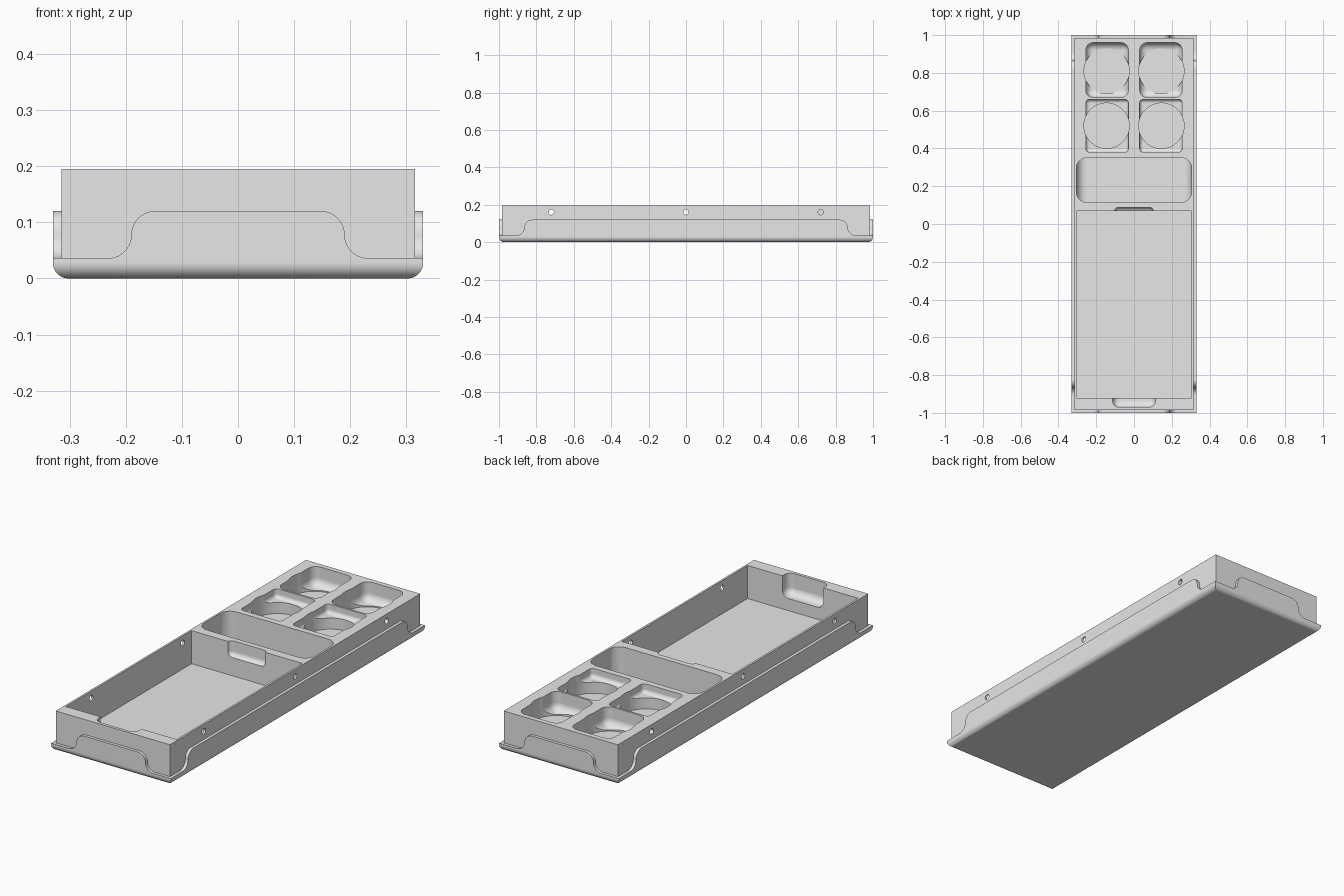
import bpy, bmesh, math
from mathutils import Matrix, Vector

cube = bpy.data.objects.get("Cube")
if cube:
    bpy.data.objects.remove(cube, do_unlink=True)

grey = bpy.data.materials.new("plain_grey")
grey.use_nodes = True
grey.diffuse_color = (0.8, 0.8, 0.8, 1)
grey.node_tree.nodes["Principled BSDF"].inputs["Base Color"].default_value = (0.8, 0.8, 0.8, 1)

TOP = 0.195      # rim height of the organiser
FLOOR = 0.03     # floor of the open compartments
ABOVE = 0.25     # cutters reach past the rim


def finish(bm, name):
    bmesh.ops.recalc_face_normals(bm, faces=bm.faces)
    mesh = bpy.data.meshes.new(name)
    bm.to_mesh(mesh)
    bm.free()
    mesh.materials.append(grey)
    obj = bpy.data.objects.new(name, mesh)
    bpy.context.collection.objects.link(obj)
    return obj


def box(name, x, y, z, radius=0, rule=None, segments=8):
    """Box from (min, max) pairs; edges passing the rule are rounded."""
    bm = bmesh.new()
    bmesh.ops.create_cube(bm, size=1)
    for v in bm.verts:
        v.co = Vector([p[0] if c < 0 else p[1] for c, p in zip(v.co, (x, y, z))])
    if radius:
        edges = [e for e in bm.edges
                 if rule((e.verts[0].co + e.verts[1].co) / 2,
                         (e.verts[1].co - e.verts[0].co).normalized())]
        bmesh.ops.bevel(bm, geom=edges, offset=radius, segments=segments,
                        profile=0.5, affect='EDGES', clamp_overlap=True)
    return finish(bm, name)


def cylinder(name, centre, radius, depth, turn=Matrix(), segments=64):
    bm = bmesh.new()
    bmesh.ops.create_cone(bm, cap_ends=True, segments=segments, radius1=radius,
                          radius2=radius, depth=depth,
                          matrix=Matrix.Translation(centre) @ turn)
    return finish(bm, name)


def boolean(obj, other, operation):
    mod = obj.modifiers.new("cut", 'BOOLEAN')
    mod.operation = operation
    mod.solver = 'EXACT'
    mod.object = other
    bpy.context.view_layer.objects.active = obj
    bpy.ops.object.modifier_apply(modifier=mod.name)
    bpy.data.objects.remove(other, do_unlink=True)


def smooth(obj):
    bpy.ops.object.select_all(action='DESELECT')
    obj.select_set(True)
    bpy.context.view_layer.objects.active = obj
    bpy.ops.object.shade_smooth_by_angle(angle=math.radians(30))
    mod = obj.modifiers.new("even_shading", 'WEIGHTED_NORMAL')
    mod.keep_sharp = True


def lip(name, half, turn, distance):
    """Raised skirt panel with S-shaped ends, standing against one side."""
    r, low, high, thick = 0.042, 0.036, 0.12, 0.02
    steps = [math.radians(a) for a in range(0, 91, 9)]
    side = [(half + r, low - 0.003)]
    side += [(half + r - r * math.sin(a), low + r - r * math.cos(a)) for a in steps]
    side += [(half - r + r * math.cos(a), high - r + r * math.sin(a)) for a in steps[1:]]
    outline = side + [(-u, v) for u, v in reversed(side)]
    bm = bmesh.new()
    face = bm.faces.new([bm.verts.new((u, -distance, v)) for u, v in outline])
    out = bmesh.ops.extrude_face_region(bm, geom=[face])
    moved = [g for g in out["geom"] if isinstance(g, bmesh.types.BMVert)]
    bmesh.ops.translate(bm, verts=moved, vec=(0, thick, 0))
    bmesh.ops.transform(bm, matrix=Matrix.Rotation(turn, 4, 'Z'), verts=bm.verts)
    smooth(finish(bm, name))


# Main block joined to the base plate with its rounded underside
body = box("organiser_body", (-0.315, 0.315), (-0.985, 0.985), (0.01, TOP))
base = box("base_plate", (-0.33, 0.33), (-1, 1), (0, 0.036), 0.028,
           lambda mid, way: mid.z < 0.001)
boolean(body, base, 'UNION')

cutters = []


def cut(*args, **kwargs):
    cutters.append(box("cutter", *args, **kwargs))


def scooped(mid, way):
    return mid.z < ABOVE - 0.01


# Large front compartment
cut((-0.305, 0.305), (-0.92, 0.07), (FLOOR, ABOVE))
# Finger notches at its two ends
cut((-0.113, 0.113), (-0.97, -0.8), (0.09, ABOVE), 0.035, scooped)
cut((-0.105, 0.105), (-0.05, 0.088), (0.12, ABOVE), 0.025, scooped)
# Cross compartment with curved ends
cut((-0.305, 0.305), (0.115, 0.35), (FLOOR, ABOVE), 0.055,
    lambda mid, way: abs(mid.x) > 0.3 and mid.z < ABOVE - 0.01)

# Four square pockets, each crossed by a round well
for side in (-1, 1):
    xs = sorted((side * 0.03, side * 0.255))
    cut(xs, (0.38, 0.66), (0.15, ABOVE), 0.02, scooped)
    cut(xs, (0.67, 0.96), (0.1, ABOVE), 0.04, scooped)
    for y in (0.52, 0.81):
        cutters.append(cylinder("cutter", (side * 0.145, y, 0.17), 0.12, 0.15))
    # Small holes in the long walls
    for y in (-0.72, 0, 0.72):
        cutters.append(cylinder("cutter", (side * 0.3, y, 0.16), 0.014, 0.05,
                                Matrix.Rotation(math.pi / 2, 4, 'Y'), 24))

for cutter in cutters:
    boolean(body, cutter, 'DIFFERENCE')
smooth(body)

# Raised skirt panels on all four sides
lip("front_lip", 0.19, 0, 1)
lip("left_lip", 0.865, math.pi / 2, 0.33)
lip("back_lip", 0.19, math.pi, 1)
lip("right_lip", 0.865, -math.pi / 2, 0.33)
